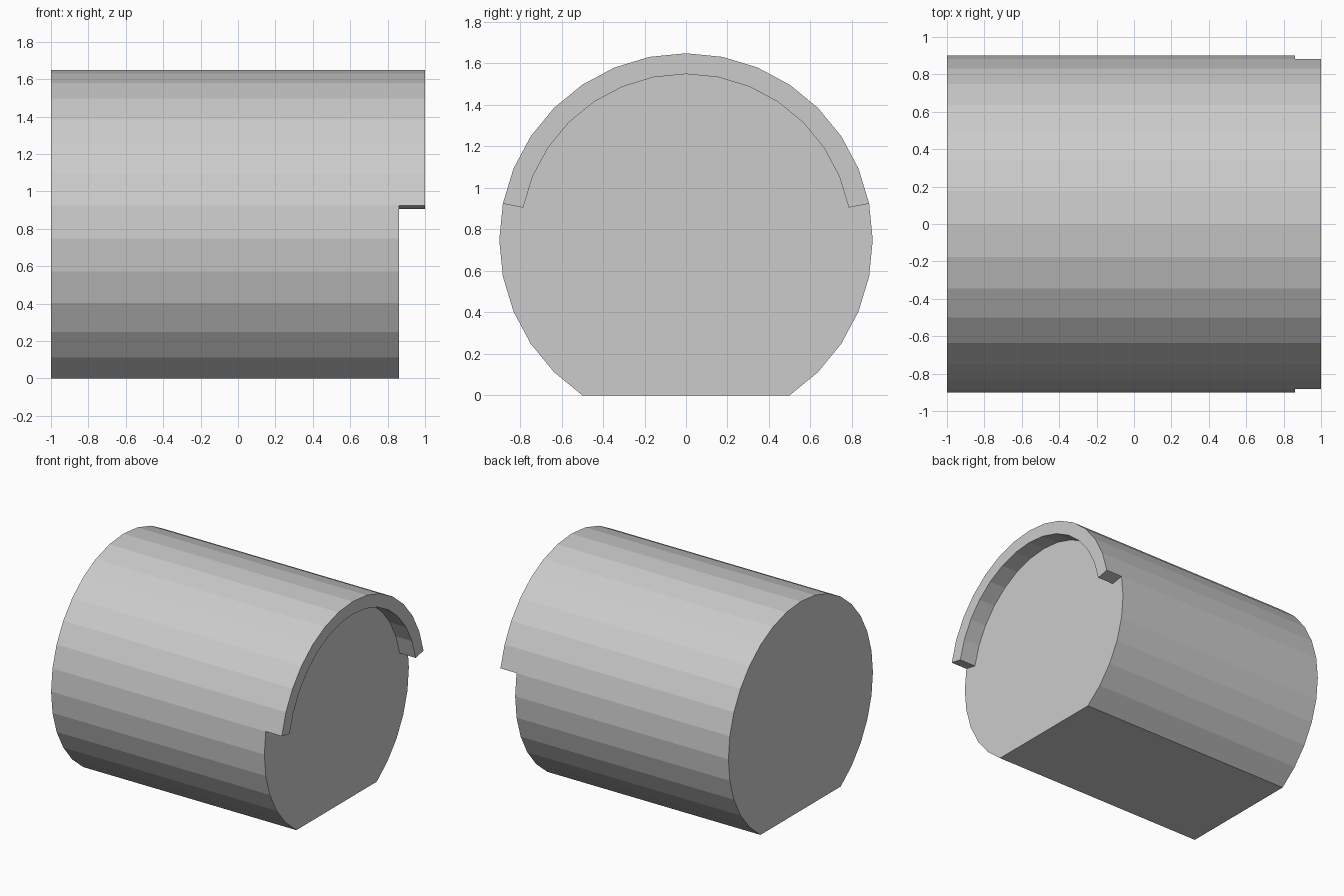
import bpy, bmesh
from math import cos, sin, radians

if "Cube" in bpy.data.objects:
    bpy.data.objects.remove(bpy.data.objects["Cube"])

STEP = radians(360 / 32)
R_OUT, R_IN = 0.9, 0.8
CZ = R_OUT * cos(3 * STEP)      # axis height, so the cut-off base sits on z = 0
X_BACK, X_FACE, X_LIP = -1.0, 0.86, 1.0

bm = bmesh.new()


def arc(x, r, first, last):
    return [bm.verts.new((x, r * cos(k * STEP), CZ + r * sin(k * STEP)))
            for k in range(first, last + 1)]


def bridge(a, b, closed=False):
    n = len(a)
    for i in range(n if closed else n - 1):
        j = (i + 1) % n
        bm.faces.new((a[i], a[j], b[j], b[i]))


# Barrel with flat base: 32-sided circle missing its lowest sides
back = arc(X_BACK, R_OUT, -5, 21)
face = arc(X_FACE, R_OUT, -5, 21)
bridge(back, face, closed=True)
bm.faces.new(back)

# Recessed end face, bounded above by the inside of the lip
inner = arc(X_FACE, R_IN, 1, 15)
bm.faces.new(face[:7] + inner + face[20:])

# Raised lip around the upper part of the end
outer = face[6:21]
lip_out = arc(X_LIP, R_OUT, 1, 15)
lip_in = arc(X_LIP, R_IN, 1, 15)
bridge(outer, lip_out)
bridge(lip_out, lip_in)
bridge(lip_in, inner)
for i in (0, -1):
    bm.faces.new((outer[i], lip_out[i], lip_in[i], inner[i]))

bmesh.ops.recalc_face_normals(bm, faces=bm.faces)
mesh = bpy.data.meshes.new("barrel_with_lip")
bm.to_mesh(mesh)
bm.free()
bpy.context.collection.objects.link(bpy.data.objects.new("barrel_with_lip", mesh))
